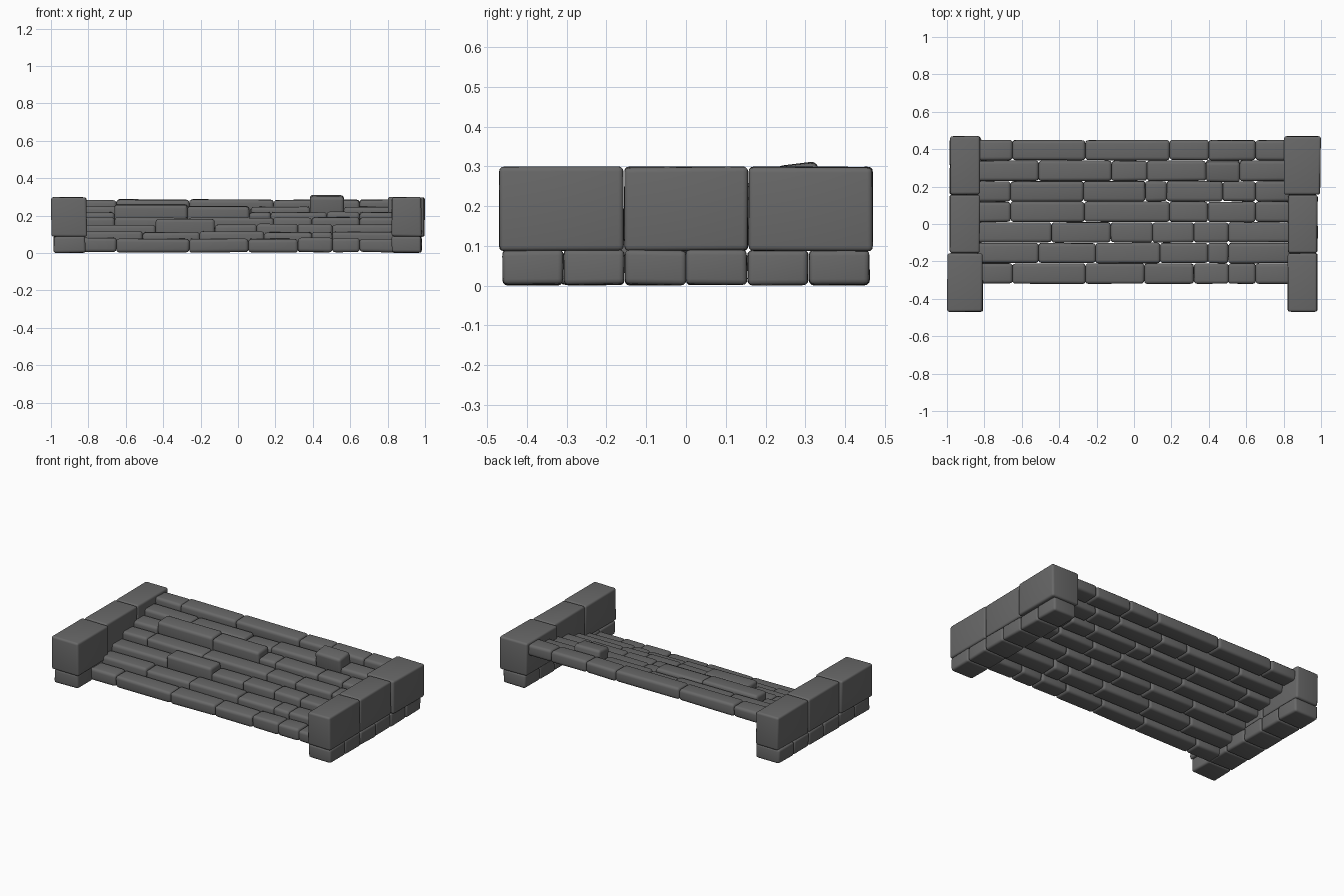
import bpy, bmesh, random
from mathutils import Matrix, Vector

random.seed(4)
cube = bpy.data.objects.get("Cube")
if cube:
    bpy.data.objects.remove(cube)

stone = bpy.data.materials.new("dark grey stone")
stone.use_nodes = True
color = (0.14, 0.14, 0.14, 1)
stone.diffuse_color = color
bsdf = next(n for n in stone.node_tree.nodes if n.type == 'BSDF_PRINCIPLED')
bsdf.inputs["Base Color"].default_value = color
bsdf.inputs["Roughness"].default_value = 0.9


def block(name, x, y, z, chip, round_by, tilt=0):
    """Rough hewn stone filling the given x, y and z ranges."""
    lo, hi = Vector((x[0], y[0], z[0])), Vector((x[1], y[1], z[1]))
    mid, size = (lo + hi) / 2, hi - lo
    bm = bmesh.new()
    bmesh.ops.create_cube(bm, size=1)
    for v in bm.verts:
        # Chip each corner a little inwards
        v.co = Vector(c * s - (1 if c > 0 else -1) * random.uniform(0, k)
                      for c, s, k in zip(v.co, size, chip))
    bmesh.ops.bevel(bm, geom=bm.edges[:], offset=round_by, segments=3,
                    profile=0.55, affect='EDGES', clamp_overlap=True)
    bmesh.ops.rotate(bm, verts=bm.verts, matrix=Matrix.Rotation(tilt, 3, 'X'))
    bmesh.ops.recalc_face_normals(bm, faces=bm.faces)
    for f in bm.faces:
        f.smooth = True
    mesh = bpy.data.meshes.new(name)
    bm.to_mesh(mesh)
    bm.free()
    mesh.materials.append(stone)
    obj = bpy.data.objects.new(name, mesh)
    obj.location = mid
    bpy.context.collection.objects.link(obj)


# Side walls: three large cap stones on six small footing stones
caps = {
    "right": [(-1, -0.805), (-0.99, -0.82), (-0.985, -0.82)],
    "left": [(0.82, 0.985), (0.82, 0.985), (0.80, 1.0)],
}
cap_y = [-0.47, -0.156, 0.157, 0.47]
for side, spans in caps.items():
    for i, span in enumerate(spans):
        block(f"{side}_wall_stone_{i + 1}", span, (cap_y[i], cap_y[i + 1]),
              (0.086, 0.3), (0.007, 0.002, 0.004), 0.013)
    for i in range(6):
        y = -0.463 + i * 0.154
        span = (-0.988, -0.812) if side == "right" else (0.818, 0.984)
        block(f"{side}_footing_stone_{i + 1}", span, (y, y + 0.156),
              (0, 0.092), (0.007, 0.003, 0.004), 0.014)

# Steps: joints along x and top height of each row, front to back
rows = [
    (0.08, [-0.65, -0.26, 0.055, 0.32, 0.505, 0.65]),
    (0.115, [-0.51, -0.205, 0.14, 0.395, 0.505]),
    (0.155, [-0.44, -0.125, 0.10, 0.32, 0.505]),
    (0.19, [-0.66, -0.265, 0.19, 0.395, 0.65]),
    (0.222, [-0.66, -0.27, 0.06, 0.175, 0.475, 0.65]),
    (0.252, [-0.51, -0.12, 0.07, 0.385, 0.565]),
    (0.288, [-0.65, -0.26, 0.19, 0.40, 0.65]),
]
# Stones standing higher or lower than their row: (lift of the top, tilt)
loose = {(2, 1): (0.03, 0.03), (4, 1): (0.04, 0.05), (4, 2): (0.03, 0.05),
         (5, 2): (-0.012, 0), (5, 4): (0.056, 0.13)}
for r, (top, joints) in enumerate(rows):
    y = -0.265 + r * 0.11
    ends = [-0.835] + joints + [0.835]
    for i, span in enumerate(zip(ends, ends[1:])):
        lift, tilt = loose.get((r, i), (random.uniform(-0.003, 0.003),
                                        random.uniform(-0.02, 0.04)))
        block(f"step_{r + 1}_stone_{i + 1}", (span[0] - 0.002, span[1] + 0.002),
              (y - 0.056, y + 0.056), (top - 0.078, top + lift),
              (0.003, 0.004, 0.005), 0.018, tilt)
